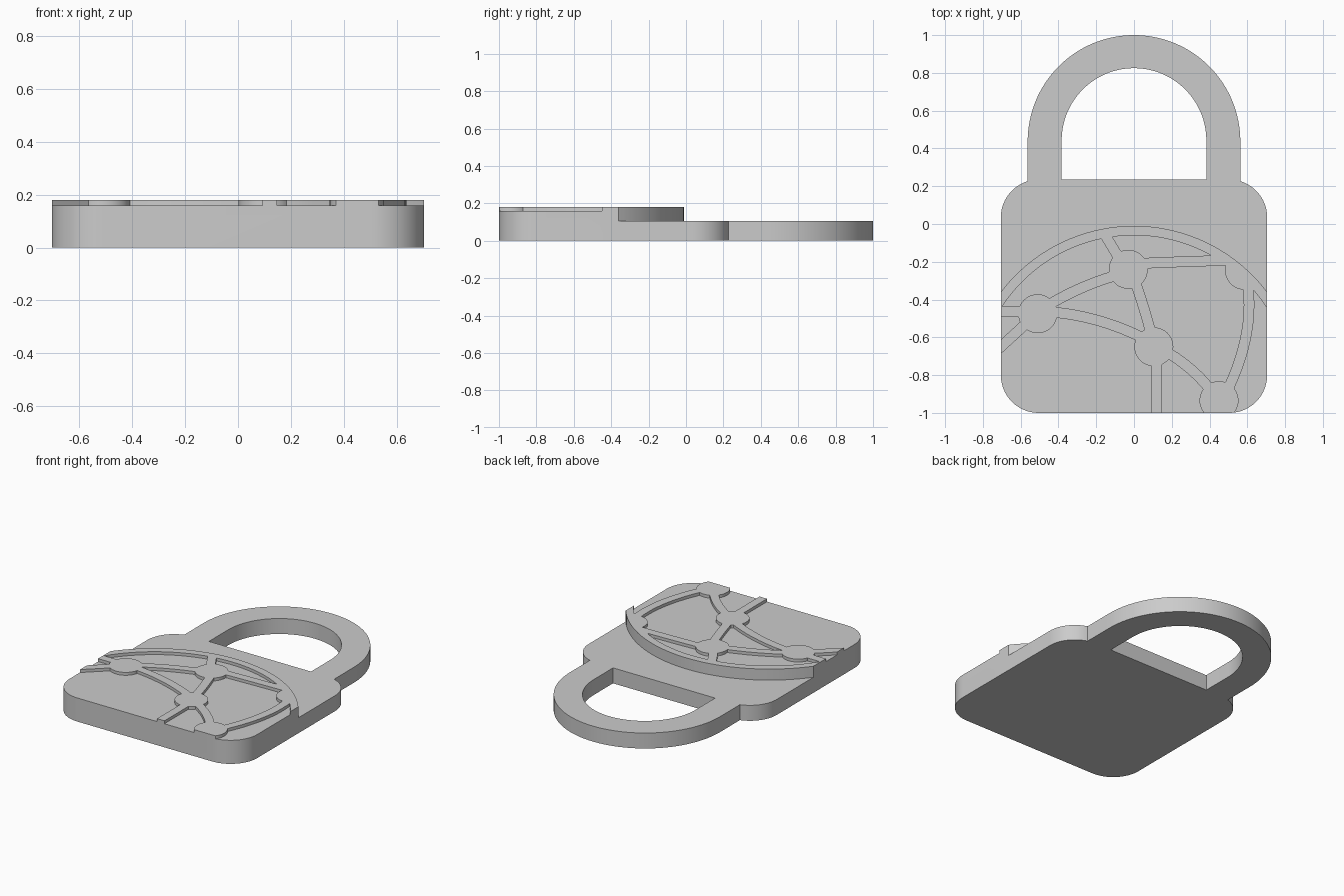
import bpy, bmesh
from math import sin, cos, radians, acos, degrees
from mathutils import Vector

cube = bpy.data.objects.get("Cube")
if cube:
    bpy.data.objects.remove(cube)

HALF_W, BASE_H, RECESS_H, TOP_H = 0.705, 0.105, 0.16, 0.18
GLOBE_Y = -0.895

mat = bpy.data.materials.new("plain grey")
mat.use_nodes = True
grey = (0.6, 0.6, 0.6, 1)
mat.diffuse_color = grey
mat.node_tree.nodes["Principled BSDF"].inputs["Base Color"].default_value = grey


def arc(cx, cy, r, a0, a1, n=16):
    angles = [radians(a0 + (a1 - a0) * i / n) for i in range(n + 1)]
    return [(cx + r * cos(a), cy + r * sin(a)) for a in angles]


def circle(cx, cy, r, n=48):
    return arc(cx, cy, r, 0, 360, n)[:-1]


def prism(name, outline, z0, z1):
    """Extrude a flat outline from z0 to z1."""
    bm = bmesh.new()
    face = bm.faces.new([bm.verts.new((x, y, z0)) for x, y in outline])
    new = bmesh.ops.extrude_face_region(bm, geom=[face])["geom"]
    top = [v for v in new if isinstance(v, bmesh.types.BMVert)]
    bmesh.ops.translate(bm, verts=top, vec=(0, 0, z1 - z0))
    bmesh.ops.recalc_face_normals(bm, faces=bm.faces)
    mesh = bpy.data.meshes.new(name)
    bm.to_mesh(mesh)
    bm.free()
    obj = bpy.data.objects.new(name, mesh)
    bpy.context.collection.objects.link(obj)
    return obj


def cut(target, cutter):
    """Subtract a cutter from the target, then remove the cutter."""
    cutter.hide_render = True
    mod = target.modifiers.new("cut", "BOOLEAN")
    mod.operation, mod.solver, mod.object = "DIFFERENCE", "EXACT", cutter
    bpy.ops.object.select_all(action="DESELECT")
    bpy.context.view_layer.objects.active = target
    target.select_set(True)
    bpy.ops.object.modifier_apply(modifier=mod.name)
    bpy.data.objects.remove(cutter)


def band(a, m, b, width, n=14):
    """Outline of a curved strip passing through three points."""
    a, m, b = Vector(a), Vector(m), Vector(b)
    c = 2 * m - (a + b) / 2
    left, right = [], []
    for i in range(n + 1):
        t = i / n
        p = a * (1 - t) ** 2 + c * 2 * t * (1 - t) + b * t * t
        d = ((c - a) * (1 - t) + (b - c) * t).normalized()
        side = Vector((-d.y, d.x)) * width / 2
        left.append(tuple(p + side))
        right.append(tuple(p - side))
    return left + right[::-1]


# Padlock silhouette: rounded body with the shackle arch on top
R, SHACKLE_X, SHACKLE_Y = 0.2, 0.563, 0.437
cx = HALF_W - R
meet = degrees(acos((SHACKLE_X - cx) / R))
outline = (arc(cx, -1 + R, R, -90, 0) + arc(cx, 0.035, R, 0, meet)
           + arc(0, SHACKLE_Y, SHACKLE_X, 0, 180, 64)
           + arc(-cx, 0.035, R, 180 - meet, 180) + arc(-cx, -1 + R, R, 180, 270))
padlock = prism("padlock", outline, 0, TOP_H)

# Shackle opening
opening = [(0.383, 0.235)] + arc(0, 0.442, 0.383, 0, 180, 56) + [(-0.383, 0.235)]
cut(padlock, prism("shackle_opening", opening, -0.1, 0.3))

# Lower everything outside the globe disc
step = prism("step_cutter", [(-2, -2), (2, -2), (2, 2), (-2, 2)], BASE_H, 0.3)
cut(step, prism("globe_disc", circle(0, GLOBE_Y, 0.885, 128), 0, 0.5))
cut(padlock, step)

# Sunken field inside the globe rim, leaving the network of nodes and bands
field = prism("field_cutter", circle(0, GLOBE_Y, 0.835, 128), RECESS_H, 0.3)
nodes = [(-0.51, -0.475), (-0.03, -0.24), (0.585, -0.245), (0.105, -0.65), (0.45, -0.935)]
bands = [
    ((-0.18, -0.01), (-0.11, -0.13), (-0.04, -0.24)),
    ((-0.03, -0.212), (0.25, -0.2), (0.59, -0.19)),
    ((-0.48, -0.445), (-0.27, -0.335), (-0.05, -0.26)),
    ((-0.48, -0.463), (-0.19, -0.511), (0.09, -0.625)),
    ((-0.01, -0.26), (0.052, -0.445), (0.1, -0.62)),
    ((0.12, -0.65), (0.29, -0.76), (0.43, -0.91)),
    ((0.59, -0.25), (0.597, -0.57), (0.48, -0.91)),
    ((0.12, -0.68), (0.12, -0.9), (0.12, -1.2)),
    ((-0.9, -0.465), (-0.7, -0.465), (-0.52, -0.465)),
    ((-0.9, -0.83), (-0.705, -0.65), (-0.53, -0.49)),
]
for x, y in nodes:
    cut(field, prism("node", circle(x, y, 0.103), 0, 0.5))
for a, m, b in bands:
    cut(field, prism("band", band(a, m, b, 0.056), 0, 0.5))
cut(padlock, field)

# Finish
padlock.data.materials.clear()
padlock.data.materials.append(mat)
for poly in padlock.data.polygons:
    poly.material_index = 0
bpy.ops.object.select_all(action="DESELECT")
padlock.select_set(True)
bpy.context.view_layer.objects.active = padlock
bpy.ops.object.shade_smooth_by_angle(angle=radians(30))
